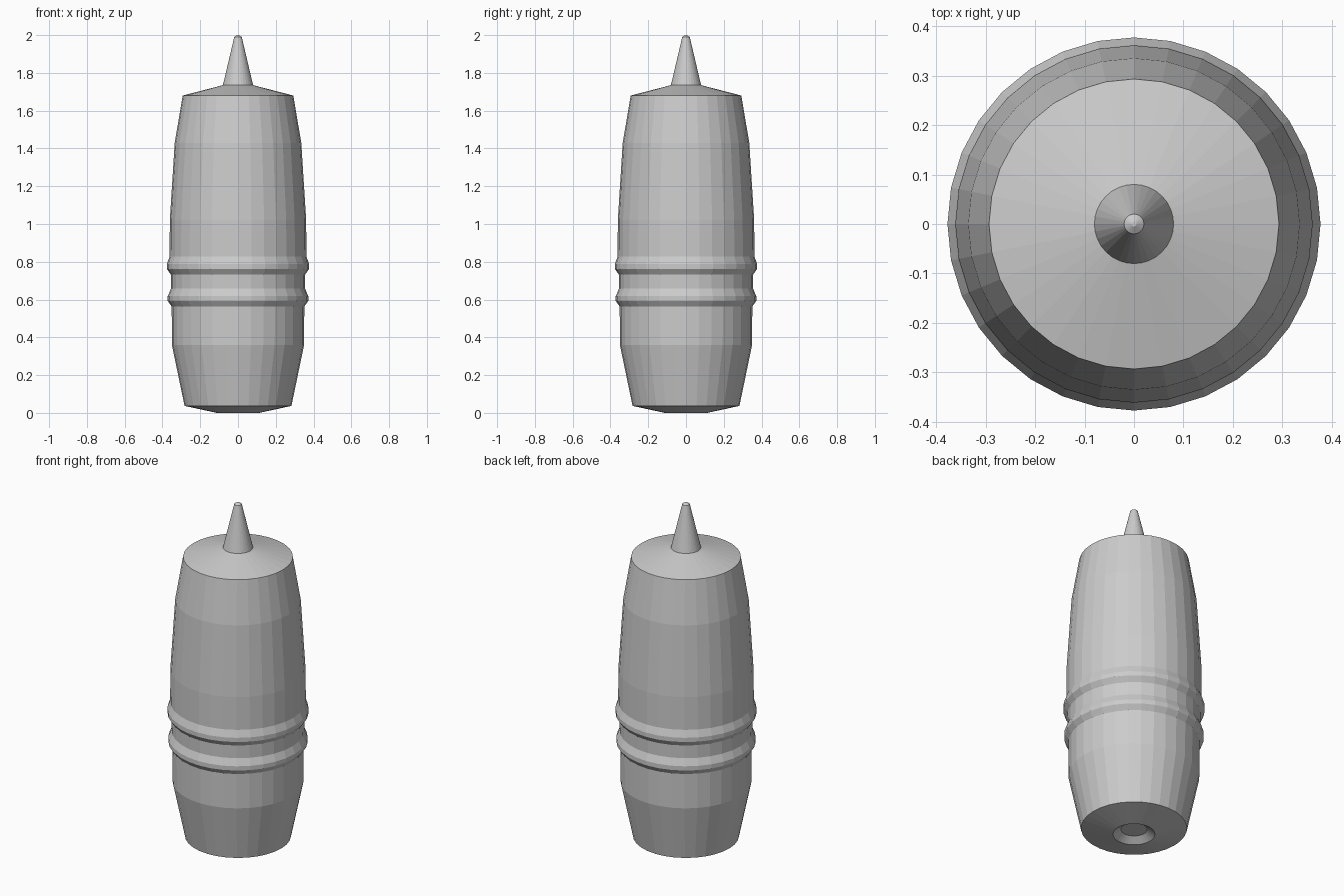
import bpy, bmesh, math

cube = bpy.data.objects.get("Cube")
if cube:
    bpy.data.objects.remove(cube, do_unlink=True)

SIDES = 32

grey = bpy.data.materials.new("plain grey")
grey.use_nodes = True
colour = (0.6, 0.6, 0.6, 1)
grey.diffuse_color = colour
grey.node_tree.nodes["Principled BSDF"].inputs["Base Color"].default_value = colour


def lathe(name, profile):
    """Turn a (radius, height) profile around z, closing both ends."""
    bm = bmesh.new()
    rings = []
    for radius, height in profile:
        rings.append([bm.verts.new((radius * math.cos(a), radius * math.sin(a), height))
                      for a in (math.tau * i / SIDES for i in range(SIDES))])
    for low, high in zip(rings, rings[1:]):
        for i in range(SIDES):
            j = (i + 1) % SIDES
            bm.faces.new((low[i], low[j], high[j], high[i]))
    bm.faces.new(rings[0][::-1])
    bm.faces.new(rings[-1])
    mesh = bpy.data.meshes.new(name)
    bm.to_mesh(mesh)
    bm.free()
    mesh.materials.append(grey)
    obj = bpy.data.objects.new(name, mesh)
    bpy.context.collection.objects.link(obj)
    return obj


def band(z, inner, outer, upper):
    """Raised ring with a short lower slope and a long upper slope."""
    return [(inner, z), (outer, z + 0.03), (outer, z + 0.055), (upper, z + 0.095)]


# Body: recessed base, tapered barrel, two raised rings, shallow conical top
recess = [(0.07, 0.03), (0.112, 0)]
barrel = [(0.283, 0.037), (0.35, 0.36)]
rings = band(0.563, 0.351, 0.372, 0.355) + band(0.733, 0.356, 0.377, 0.362)
shoulder = [(0.361, 1.02), (0.335, 1.43), (0.293, 1.68)]
neck = [(0.08, 1.735)]

# Spike: slim cone with a blunt, slightly domed tip
spike = [(0.02, 1.99), (0.005, 2.0)]

lathe("spiked_body", recess + barrel + rings + shoulder + neck + spike)
